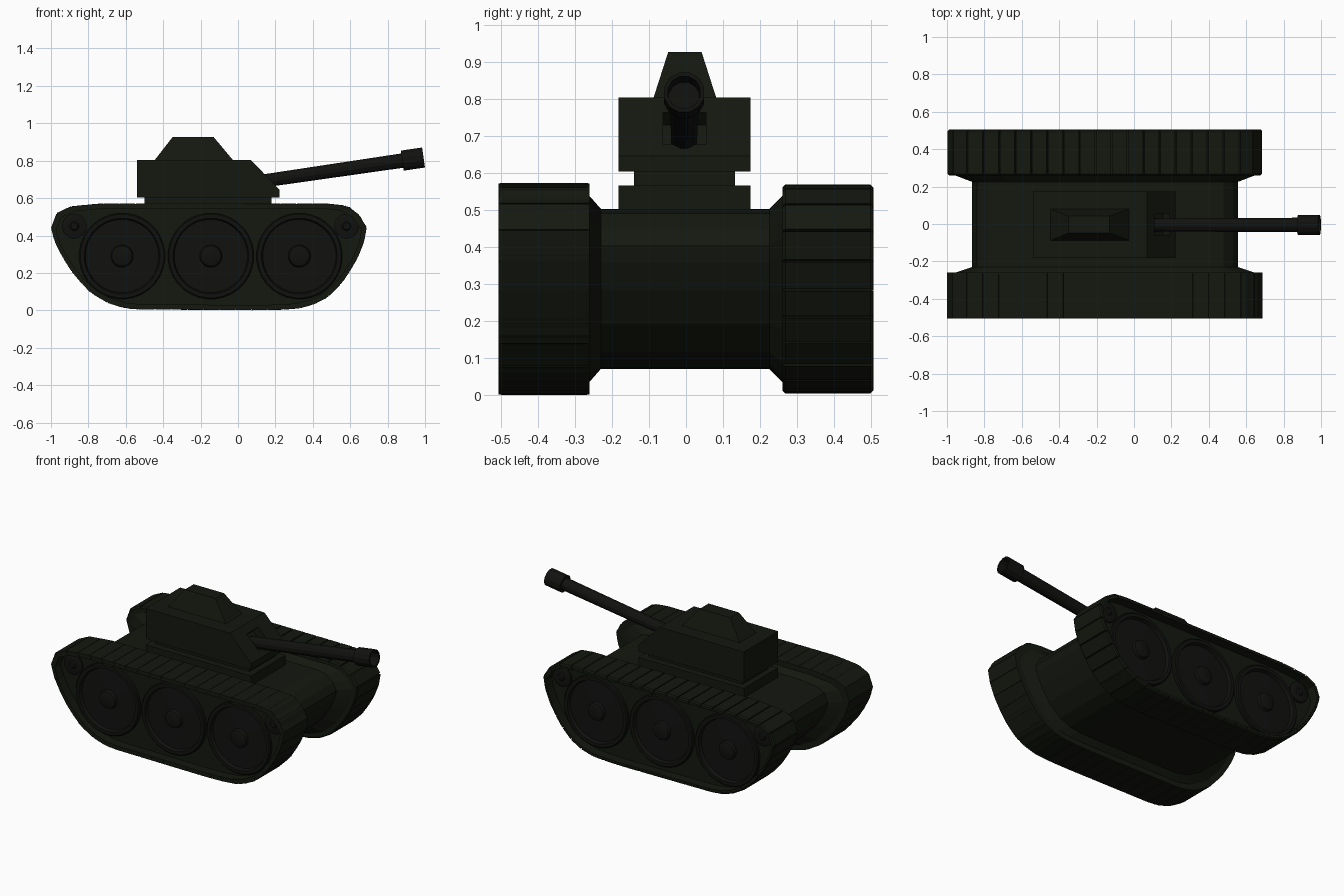
import bpy, bmesh, math
from mathutils import Vector, Matrix

if "Cube" in bpy.data.objects:
    bpy.data.objects.remove(bpy.data.objects["Cube"])


def material(name, color):
    m = bpy.data.materials.new(name)
    m.diffuse_color = (*color, 1)
    m.use_nodes = True
    m.node_tree.nodes["Principled BSDF"].inputs["Base Color"].default_value = m.diffuse_color
    return m


GREEN = material("dark_green", (0.007, 0.009, 0.005))
GREY = material("dark_grey", (0.0055, 0.006, 0.005))


def add_loft(bm, rings):
    """Skin a list of equal-length point rings and cap both ends."""
    rows = [[bm.verts.new(p) for p in ring] for ring in rings]
    n = len(rows[0])
    for a, b in zip(rows, rows[1:]):
        for i in range(n):
            bm.faces.new((a[i], a[(i + 1) % n], b[(i + 1) % n], b[i]))
    bm.faces.new(rows[0])
    bm.faces.new(rows[-1])


def make(name, lofts, mat, matrix=None, smooth=False):
    bm = bmesh.new()
    for rings in lofts:
        add_loft(bm, rings)
    bmesh.ops.recalc_face_normals(bm, faces=bm.faces)
    me = bpy.data.meshes.new(name)
    bm.to_mesh(me)
    bm.free()
    me.materials.append(mat)
    ob = bpy.data.objects.new(name, me)
    bpy.context.collection.objects.link(ob)
    if matrix:
        ob.matrix_world = matrix
    if smooth:
        bpy.ops.object.select_all(action='DESELECT')
        ob.select_set(True)
        bpy.context.view_layer.objects.active = ob
        bpy.ops.object.shade_smooth_by_angle(angle=math.radians(30))
    return ob


def lathe(profile, sides):
    """Rings around local z from (radius, height) pairs."""
    return [[(r * math.cos(2 * math.pi * (i + .5) / sides),
              r * math.sin(2 * math.pi * (i + .5) / sides), h)
             for i in range(sides)] for r, h in profile]


def rect(x0, x1, y0, y1, z):
    return [(x0, y0, z), (x1, y0, z), (x1, y1, z), (x0, y1, z)]


# Side outline shared by tracks and hull
TRACK = [(-1.0, .44), (-.97, .52), (-.9, .555), (-.74, .572), (.52, .57),
         (.6, .555), (.66, .5), (.69, .44), (.68, .38), (.64, .28), (.57, .16),
         (.47, .06), (.38, .02), (.3, .005), (.12, 0), (-.58, .005),
         (-.68, .03), (-.8, .1), (-.9, .22), (-.96, .32), (-.99, .39)]
CX, CZ, HX, HZ = -.155, .287, .845, .287


def shrink(p, d, e=None):
    """Pull an outline point toward the centre by d in x and e in z."""
    e = d if e is None else e
    return (CX + (p[0] - CX) * (HX - d) / HX, CZ + (p[1] - CZ) * (HZ - e) / HZ)


def section(y, d, e=None):
    return [(q[0], y, q[1]) for q in (shrink(p, d, e) for p in TRACK)]


# Hull with flared sides
make("hull", [[section(-.265, .03), section(-.23, .135, .07),
               section(.225, .135, .07), section(.265, .03)]], GREEN)

# Track bodies with recessed sides
for name, s, d in (("near_track_core", -1, .003), ("far_track_core", 1, .018)):
    make(name, [[section(s * .26, d), section(s * .504, d),
                 section(s * .504, .028), section(s * .445, .028)]], GREEN)


# Tread plates evenly spaced around each track
def along(t):
    pts = TRACK + TRACK[:1]
    lens = [math.dist(a, b) for a, b in zip(pts, pts[1:])]
    t = (t % 1) * sum(lens)
    for a, b, l in zip(pts, pts[1:], lens):
        if t <= l:
            return tuple(Vector(a).lerp(Vector(b), t / l))
        t -= l
    return pts[-1]


PLATES = 46
for name, s, d, chamfer, fill in (("near_tread_plates", -1, 0, .001, .96),
                                  ("far_tread_plates", 1, .004, .008, .92)):
    plates = []
    for k in range(PLATES):
        a, b = along(k / PLATES), along((k + fill) / PLATES)
        rings = []
        for y, c in ((.26, chamfer), (.268, 0), (.498, 0), (.506, chamfer)):
            quad = (shrink(a, d + c), shrink(b, d + c), shrink(b, .028), shrink(a, .028))
            rings.append([(q[0], s * y, q[1]) for q in quad])
        plates.append(rings)
    make(name, plates, GREEN)

# Road wheels and small end wheels on both sides
BIG = [(.23, .43), (.23, .462), (.224, .468), (.203, .468), (.196, .446),
       (.06, .45), (.054, .468), (.04, .474)]
SMALL = [(.066, .43), (.066, .456), (.058, .46), (.025, .46), (.018, .468)]
for s, side in ((-1, "near"), (1, "far")):
    turn = Matrix.Rotation(-s * math.pi / 2, 4, 'X')
    for i, x in enumerate((-.62, -.145, .328)):
        make(f"{side}_road_wheel_{i + 1}", [lathe(BIG, 32)], GREY,
             Matrix.Translation((x, 0, .29)) @ turn, True)
    for i, x in enumerate((-.875, .58)):
        make(f"{side}_end_wheel_{i + 1}", [lathe(SMALL, 20)], GREY,
             Matrix.Translation((x, 0, .45)) @ turn, True)

# Turret base plate, collar, turret with sloped front, and roof block
make("turret_base", [[rect(-.54, .222, -.182, .174, .48),
                      rect(-.54, .222, -.182, .174, .565)]], GREEN)
make("turret_collar", [[rect(-.5, .18, -.14, .132, .55),
                        rect(-.5, .18, -.14, .132, .62)]], GREEN)
SIDE = [(-.54, .603), (-.54, .803), (.07, .803), (.222, .645), (.222, .603)]
turret = make("turret", [[[(x, y, z) for x, z in SIDE] for y in (-.182, .174)]], GREEN)
make("roof_block", [[rect(-.452, -.02, -.09, .084, .795),
                     rect(-.35, -.13, -.048, .042, .926)]], GREEN)

# Slot in the sloped front for the gun
cutter = make("gun_slot_cutter", [[rect(-.06, .06, -.062, .054, -.05),
                                   rect(-.06, .06, -.062, .054, .05)]], GREEN,
              Matrix.Translation((.15, 0, .72)) @ Matrix.Rotation(math.radians(46), 4, 'Y'))
cutter.hide_render = True
cutter.hide_viewport = True
cut = turret.modifiers.new("gun_slot", 'BOOLEAN')
cut.object = cutter
cut.solver = 'EXACT'

# Gun barrel and hollow muzzle along a rising axis
start, end = Vector((.09, -.005, .685)), Vector((.992, -.005, .817))
axis = end - start
aim = Matrix.Translation(start) @ axis.to_track_quat('Z', 'Y').to_matrix().to_4x4()
L = axis.length
make("gun_barrel", [lathe([(.036, 0), (.04, L - .1)], 12)], GREY, aim)
make("muzzle", [lathe([(.04, L - .115), (.056, L - .115), (.056, L),
                       (.045, L), (.042, L - .09)], 12)], GREY, aim)
